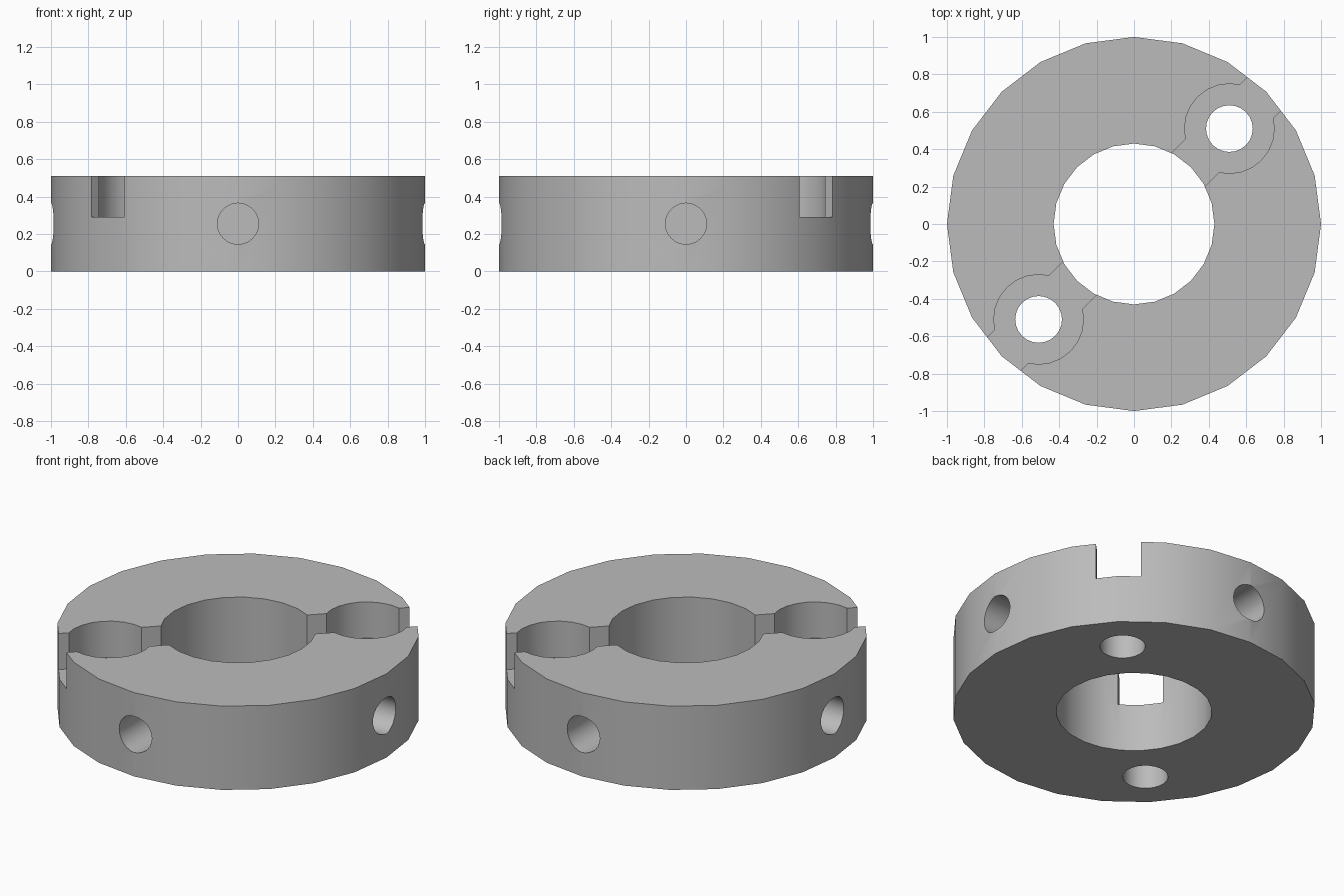
import bpy
import math

if "Cube" in bpy.data.objects:
    bpy.data.objects.remove(bpy.data.objects["Cube"])

HEIGHT = 0.51
FLOOR = 0.29
QUARTER = math.pi / 2
DIAGONAL = math.pi / 4

grey = bpy.data.materials.new("plain grey")
grey.use_nodes = True
colour = (0.5, 0.5, 0.5, 1)
grey.diffuse_color = colour
grey.node_tree.nodes["Principled BSDF"].inputs["Base Color"].default_value = colour


def cylinder(name, radius, depth, location, rotation=(0, 0, 0)):
    bpy.ops.mesh.primitive_cylinder_add(vertices=24, radius=radius, depth=depth,
                                        location=location, rotation=rotation)
    obj = bpy.context.object
    obj.name = name
    return obj


def cut(target, cutter):
    mod = target.modifiers.new("cut", 'BOOLEAN')
    mod.operation = 'DIFFERENCE'
    mod.solver = 'EXACT'
    mod.object = cutter
    bpy.context.view_layer.objects.active = target
    bpy.ops.object.modifier_apply(modifier=mod.name)
    bpy.data.objects.remove(cutter)


# Ring body with its central bore
collar = cylinder("clamp_ring", 1, HEIGHT, (0, 0, HEIGHT / 2))
collar.data.materials.append(grey)
cut(collar, cylinder("bore_cutter", 0.43, 2, (0, 0, 0)))

# Diagonal slot across the top
bpy.ops.mesh.primitive_cube_add(size=1, location=(0, 0, FLOOR + 0.5),
                                rotation=(0, 0, DIAGONAL))
slot = bpy.context.object
slot.name = "slot_cutter"
slot.scale = (3, 0.25, 1)
cut(collar, slot)

# Counterbored screw holes on the diagonal
for side in (-1, 1):
    x = 0.51 * side
    cut(collar, cylinder("counterbore_cutter", 0.24, 1, (x, x, FLOOR + 0.5)))
    cut(collar, cylinder("screw_hole_cutter", 0.125, 2, (x, x, 0)))

# Four blind holes in the rim
for i in range(4):
    a = i * QUARTER
    cut(collar, cylinder("rim_hole_cutter", 0.11, 0.7,
                         (math.cos(a), math.sin(a), HEIGHT / 2), (0, QUARTER, a)))

# Smooth curved walls, sharp rims
bpy.ops.object.select_all(action='DESELECT')
collar.select_set(True)
bpy.context.view_layer.objects.active = collar
bpy.ops.object.shade_smooth_by_angle(angle=math.radians(30))
